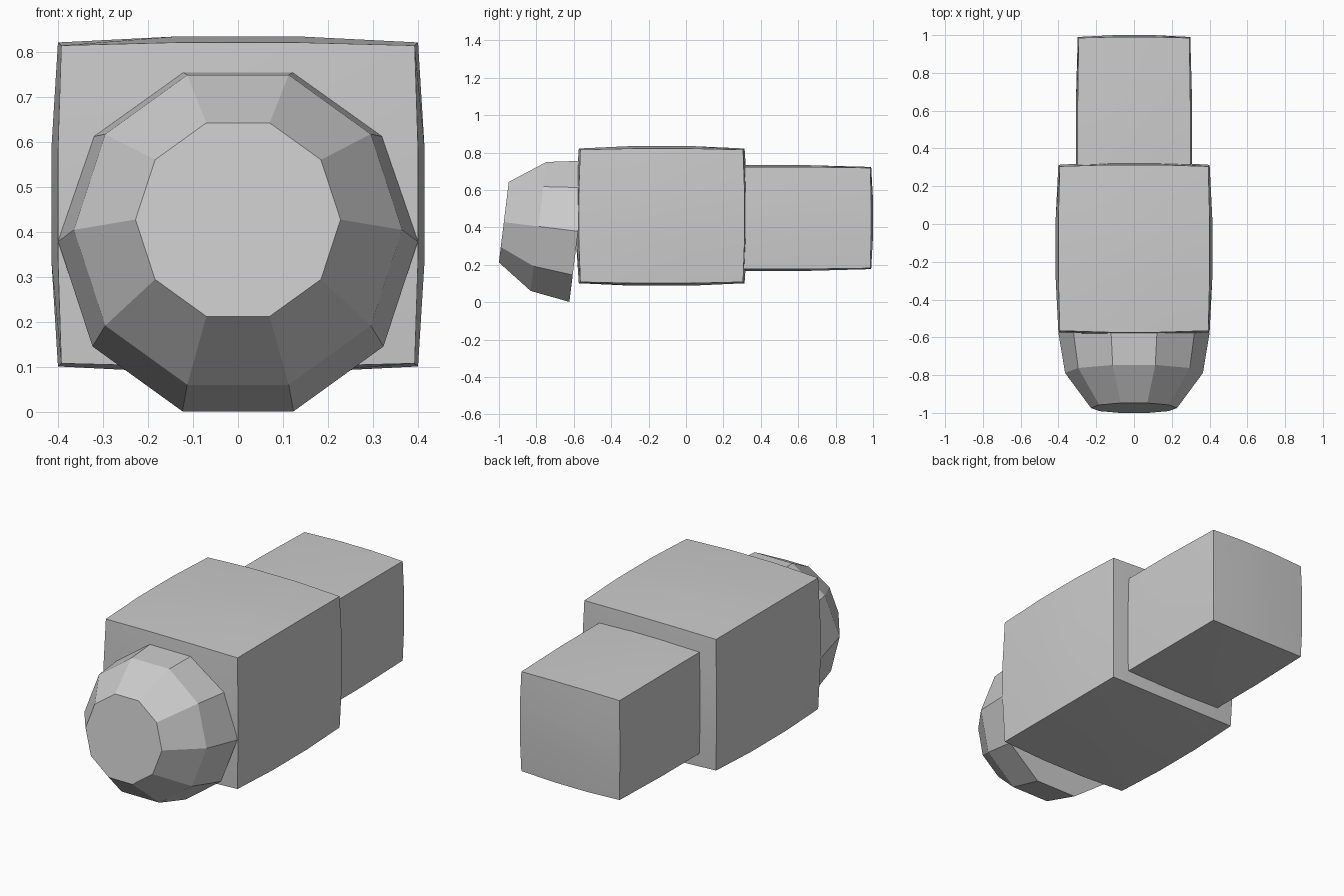
import bpy, bmesh, math
from mathutils import Vector, Matrix

if "Cube" in bpy.data.objects:
    bpy.data.objects.remove(bpy.data.objects["Cube"])


def add_object(name, bm):
    mesh = bpy.data.meshes.new(name)
    bm.normal_update()
    bm.to_mesh(mesh)
    bm.free()
    obj = bpy.data.objects.new(name, mesh)
    bpy.context.collection.objects.link(obj)
    return obj


def bulged_box(name, centre, corner, bulge):
    """Cube in 3 segments per side, swelling from the corners to the face middles."""
    bm = bmesh.new()
    bmesh.ops.create_cube(bm, size=2)
    bmesh.ops.subdivide_edges(bm, edges=bm.edges[:], cuts=2, use_grid_fill=True)
    r_corner = 1 / math.sqrt(3)
    r_face = 1 / math.sqrt(1 + 2 / 9)
    for v in bm.verts:
        t = (1 / v.co.length - r_corner) / (r_face - r_corner)
        v.co = Vector([centre[i] + v.co[i] * (corner[i] + bulge[i] * t) for i in range(3)])
    obj = add_object(name, bm)
    bpy.ops.object.select_all(action='DESELECT')
    obj.select_set(True)
    bpy.context.view_layer.objects.active = obj
    bpy.ops.object.shade_smooth_by_angle(angle=math.radians(35))
    return obj


# Main body and the narrower rear block running into it
bulged_box("body", (0, -0.13, 0.4615), (0.393, 0.435, 0.3535), (0.022, 0.024, 0.02))
bulged_box("rear_block", (0, 0.45, 0.45), (0.293, 0.535, 0.268), (0.015, 0.015, 0.015))

# Ten-sided domed nose, tipped slightly upward
SIDES = 10
profile = [(0.40, 0.0), (0.365, 0.213), (0.228, 0.40)]  # radius, distance forward
bm = bmesh.new()
rings = []
for r, d in profile:
    angles = [2 * math.pi * i / SIDES for i in range(SIDES)]
    rings.append([bm.verts.new((r * math.cos(a), -d, r * math.sin(a))) for a in angles])
for a, b in zip(rings, rings[1:]):
    for i in range(SIDES):
        j = (i + 1) % SIDES
        bm.faces.new((a[i], a[j], b[j], b[i]))
bm.faces.new(rings[0])
bm.faces.new(rings[-1])
bmesh.ops.recalc_face_normals(bm, faces=bm.faces[:])
tilt = Matrix.Rotation(math.radians(-7), 4, 'X')
bm.transform(Matrix.Translation((0, -0.577, 0.379)) @ tilt)
add_object("nose", bm)
